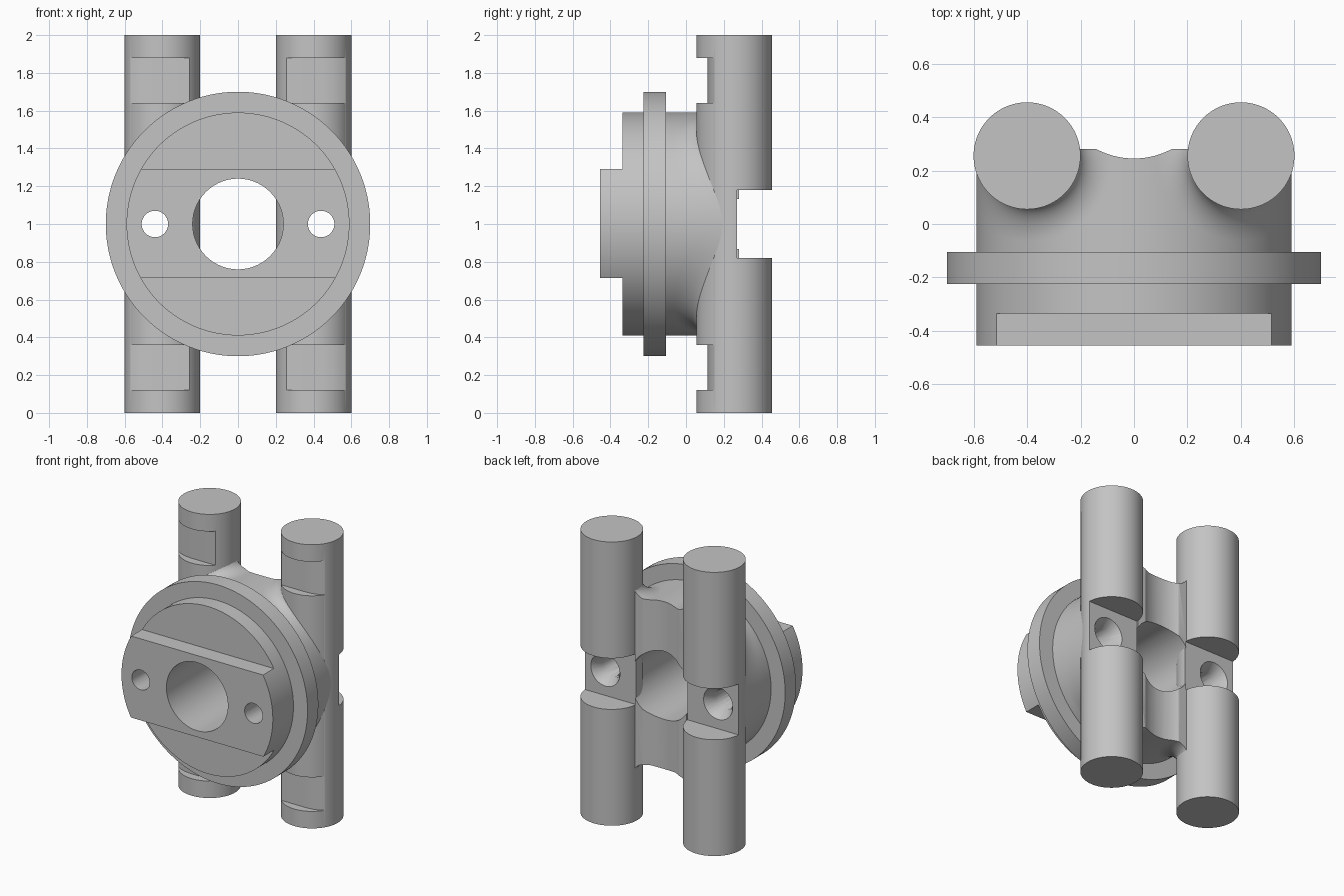
import bpy, bmesh, math
from mathutils import Matrix

cube = bpy.data.objects.get("Cube")
if cube:
    bpy.data.objects.remove(cube)

MID = 1.0                 # height of the disc axis
COL_X, COL_Y, COL_R = 0.4, 0.255, 0.2
BODY_R, FILLET = 0.59, 0.13

grey = bpy.data.materials.new("plain grey")
grey.use_nodes = True
tone = (0.55, 0.55, 0.55, 1)
grey.diffuse_color = tone
grey.node_tree.nodes["Principled BSDF"].inputs["Base Color"].default_value = tone


def finish(bm, name):
    bmesh.ops.recalc_face_normals(bm, faces=bm.faces)
    mesh = bpy.data.meshes.new(name)
    bm.to_mesh(mesh)
    bm.free()
    mesh.materials.append(grey)
    ob = bpy.data.objects.new(name, mesh)
    bpy.context.collection.objects.link(ob)
    return ob


def prism(name, outline, low, high):
    """Upright prism over an outline of (x, y) points."""
    bm = bmesh.new()
    bottom = [bm.verts.new((x, y, low)) for x, y in outline]
    top = [bm.verts.new((x, y, high)) for x, y in outline]
    bm.faces.new(bottom)
    bm.faces.new(top)
    for i in range(len(outline)):
        j = i - 1
        bm.faces.new((bottom[j], bottom[i], top[i], top[j]))
    return finish(bm, name)


def box(name, lo, hi):
    (x0, y0, z0), (x1, y1, z1) = lo, hi
    return prism(name, [(x0, y0), (x1, y0), (x1, y1), (x0, y1)], z0, z1)


def rod(name, r1, r2, length, centre, axis='Z', sides=96):
    bm = bmesh.new()
    bmesh.ops.create_cone(bm, cap_ends=True, segments=sides,
                          radius1=r1, radius2=r2, depth=length)
    if axis == 'Y':
        bm.transform(Matrix.Rotation(-math.pi / 2, 4, 'X'))
    bm.transform(Matrix.Translation(centre))
    return finish(bm, name)


def cut(ob, cutters):
    bpy.context.view_layer.objects.active = ob
    for c in cutters:
        mod = ob.modifiers.new("cut", 'BOOLEAN')
        mod.operation, mod.solver, mod.object = 'DIFFERENCE', 'EXACT', c
        bpy.ops.object.modifier_apply(modifier=mod.name)


def blend(x, y):
    """Height of the rounded fillet where the drum meets a column."""
    d = math.hypot(abs(x) - COL_X, y - COL_Y) - COL_R + 0.012
    d = min(max(d, 0), FILLET)
    return FILLET - math.sqrt(FILLET ** 2 - (FILLET - d) ** 2)


def make_drum():
    # Stepped drum turned about y; its rear wall swells into the columns
    steps, sides = 44, 300
    front, back = -0.105, 0.28
    profile = [(-0.455, BODY_R), (-0.225, BODY_R), (-0.225, 0.7), (front, 0.7)]
    profile += [(front + (back - front) * i / steps, BODY_R) for i in range(steps + 1)]
    bm = bmesh.new()
    rings = []
    for i, (y, r) in enumerate(profile):
        ring = []
        for k in range(sides):
            a = 2 * math.pi * (k + 0.5) / sides
            x, s = r * math.cos(a), math.sin(a)
            lift = blend(x, y) * s if i > 4 else 0
            ring.append(bm.verts.new((x, y, MID + r * s + lift)))
        rings.append(ring)
    for a, b in zip(rings, rings[1:]):
        for k in range(sides):
            n = (k + 1) % sides
            bm.faces.new((a[k], a[n], b[n], b[k]))
    bm.faces.new(rings[0])
    bm.faces.new(rings[-1])
    return finish(bm, "flanged_drum")


drum = make_drum()
columns = {s: rod(n, COL_R, COL_R, 2, (s * COL_X, COL_Y, MID))
           for s, n in ((-1, "right_column"), (1, "left_column"))}

# Cutters for the drum only: tongue shoulders, bore and rear channel
all_cutters = [
    box("upper_shoulder", (-1, -1, 1.29), (1, -0.335, 2)),
    box("lower_shoulder", (-1, -1, 0), (1, -0.335, 0.715)),
    rod("bore", 0.24, 0.24, 2, (0, 0, MID), 'Y'),
    rod("channel", 0.3, 0.3, 3, (0, 0.545, MID)),
]
cut(drum, all_cutters)

# Relief at the column ends: flat inside, easing into the outer wall
relief = [(0.25, -0.05), (0.25, 0.115), (0.45, 0.115), (0.5, 0.121),
          (0.54, 0.134), (0.57, 0.15), (0.7, 0.23), (0.7, -0.05)]

for s, column in columns.items():
    # Rear notch, bolt hole, countersink and reliefs cut drum and column alike
    inner, outer = sorted((s * 0.2, s * 0.65))
    shared = [
        box("notch", (inner, 0.27, 0.82), (outer, 0.7, 1.18)),
        rod("bolt_hole", 0.07, 0.07, 2, (s * 0.44, 0.013, MID), 'Y', 48),
        rod("countersink", 0.05, 0.12, 0.11, (s * 0.44, 0.225, MID), 'Y', 48),
    ]
    for low, high in ((0.12, 0.36), (1.64, 1.88)):
        shared.append(prism("relief", [(s * x, y) for x, y in relief], low, high))
    cut(drum, shared)
    cut(column, shared)
    all_cutters += shared

for c in all_cutters:
    bpy.data.objects.remove(c)

# Smooth curved walls, crisp edges
for ob in (drum, *columns.values()):
    bpy.ops.object.select_all(action='DESELECT')
    ob.select_set(True)
    bpy.context.view_layer.objects.active = ob
    bpy.ops.object.shade_smooth_by_angle(angle=math.radians(35))
